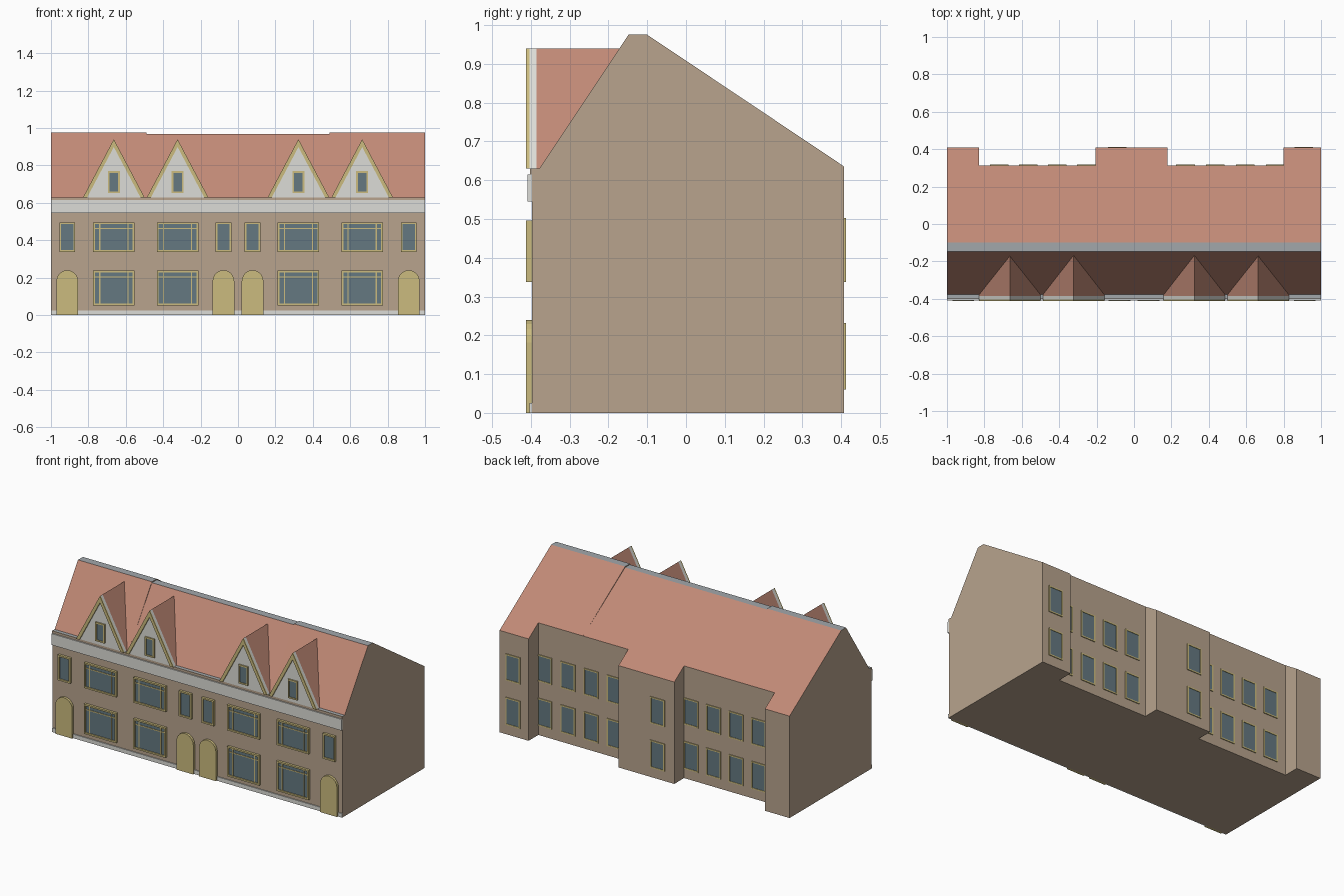
import bpy, bmesh, math

if "Cube" in bpy.data.objects:
    bpy.data.objects.remove(bpy.data.objects["Cube"])

def material(name, rgb):
    m = bpy.data.materials.new(name)
    m.diffuse_color = (*rgb, 1)
    m.use_nodes = True
    m.node_tree.nodes["Principled BSDF"].inputs["Base Color"].default_value = m.diffuse_color
    return m

WALL, ROOF, TRIM, GLASS, WHITE, LEAD = range(6)
MATS = [material("brick", (0.48, 0.37, 0.27)), material("roof_tile", (0.53, 0.25, 0.18)),
        material("yellow_trim", (0.60, 0.50, 0.21)), material("glass", (0.13, 0.19, 0.22)),
        material("white_render", (0.72, 0.72, 0.68)), material("lead", (0.36, 0.39, 0.41))]

def prism(bm, profile, axis, lo, hi, mat):
    """Extrude a profile: axis 'x' uses (y, z) points, axis 'y' uses (x, z) points.
    mat is one index, or one per profile edge."""
    def place(p, d):
        return (d, p[0], p[1]) if axis == 'x' else (p[0], d, p[1])
    n = len(profile)
    a = [bm.verts.new(place(p, lo)) for p in profile]
    b = [bm.verts.new(place(p, hi)) for p in profile]
    faces = [bm.faces.new(a), bm.faces.new(b[::-1])]
    for f in faces:
        f.material_index = mat if isinstance(mat, int) else WALL
    for i in range(n):
        j = (i + 1) % n
        f = bm.faces.new((a[i], b[i], b[j], a[j]))
        f.material_index = mat if isinstance(mat, int) else mat[i]
        faces.append(f)
    bmesh.ops.recalc_face_normals(bm, faces=faces)

def rect(x0, x1, z0, z1):
    return [(x0, z0), (x1, z0), (x1, z1), (x0, z1)]

def build(name, parts):
    bm = bmesh.new()
    for p in parts:
        prism(bm, *p)
    me = bpy.data.meshes.new(name)
    bm.to_mesh(me)
    bm.free()
    for m in MATS:
        me.materials.append(m)
    ob = bpy.data.objects.new(name, me)
    bpy.context.collection.objects.link(ob)
    return ob

def window(name, cx, w, z0, z1, wall, out, depth, fr, bars=False):
    """Framed window on a wall at y=wall facing out (+1/-1)."""
    x0, x1 = cx - w / 2, cx + w / 2
    y0, yg, yf = wall - out * 0.005, wall + out * depth * 0.5, wall + out * depth
    parts = [(rect(x0 + fr, x1 - fr, z0 + fr, z1 - fr), 'y', y0, yg, GLASS)]
    for r in (rect(x0, x0 + fr, z0, z1), rect(x1 - fr, x1, z0, z1),
              rect(x0 + fr, x1 - fr, z0, z0 + fr), rect(x0 + fr, x1 - fr, z1 - fr, z1)):
        parts.append((r, 'y', y0, yf, TRIM))
    if bars:
        t, ym = 0.006, wall + out * depth * 0.7
        for bx in (x0 + 0.036, x1 - 0.036):
            parts.append((rect(bx - t / 2, bx + t / 2, z0 + fr, z1 - fr), 'y', y0, ym, TRIM))
        zb = z1 - 0.034
        parts.append((rect(x0 + fr, x1 - fr, zb - t / 2, zb + t / 2), 'y', y0, ym, TRIM))
    build(name, parts)

FRONT, RECESS, BACK = -0.397, 0.312, 0.408
EAVE, SLOPE = 0.635, (0.975 - 0.635) / (BACK + 0.10)

# Four terraced houses, the inner pair with a slightly lower ridge
for i, (x0, x1, top) in enumerate([(-1, -0.49, 0.975), (-0.49, 0, 0.969),
                                   (0, 0.49, 0.969), (0.49, 1, 0.975)]):
    zr = EAVE + SLOPE * (BACK - RECESS)
    profile = [(FRONT, 0), (RECESS, 0), (RECESS, zr), (-0.10, top),
               (-0.148, top), (-0.378, 0.63), (FRONT, 0.63)]
    build(f"house_{i+1}", [(profile, 'x', x0, x1, [WALL, WALL, ROOF, LEAD, ROOF, LEAD, WALL])])

# Rear wings continuing the back roof slope
for i, (x0, x1) in enumerate([(-1, -0.83), (-0.205, 0.18), (0.80, 1)]):
    zr = EAVE + SLOPE * (BACK - RECESS)
    build(f"rear_wing_{i+1}", [([(RECESS, 0), (BACK, 0), (BACK, EAVE), (RECESS, zr)],
                               'x', x0, x1, [WALL, WALL, ROOF, WALL])])

# Front bands
build("plinth", [([(FRONT, 0), (-0.403, 0), (-0.403, 0.025), (FRONT, 0.025)], 'x', -1, 1, WHITE)])
build("fascia", [([(FRONT, 0.545), (-0.409, 0.545), (-0.409, 0.615), (FRONT, 0.615)], 'x', -1, 1, WHITE)])
build("eaves_strip", [([(FRONT, 0.615), (-0.402, 0.615), (-0.402, 0.63), (FRONT, 0.63)], 'x', -1, 1, WALL)])

for side, s in (("left", -1), ("right", 1)):
    for pos, cx in (("outer", 0.664), ("inner", 0.323)):
        c = s * cx
        # Large windows on both floors
        window(f"{side}_{pos}_lower_window", c, 0.222, 0.052, 0.238, FRONT, -1, 0.015, 0.010, True)
        window(f"{side}_{pos}_upper_window", c, 0.222, 0.338, 0.496, FRONT, -1, 0.015, 0.010, True)
        # Gabled dormer: tiled body, white gable, yellow barge boards
        h, z0, z1, t = 0.164, 0.63, 0.94, 0.022
        k = (z1 - z0) / h
        tri = [(c - h, z0), (c + h, z0), (c, z1)]
        build(f"{side}_{pos}_dormer_roof", [(tri, 'y', -0.385, -0.172, ROOF)])
        build(f"{side}_{pos}_dormer_gable", [(tri, 'y', -0.404, -0.385, WHITE)])
        chevron = [(c - h, z0), (c - h + t, z0), (c, z1 - t * k),
                   (c + h - t, z0), (c + h, z0), (c, z1)]
        build(f"{side}_{pos}_barge_boards", [(chevron, 'y', -0.412, -0.404, TRIM)])
        window(f"{side}_{pos}_dormer_window", c, 0.064, 0.652, 0.770, -0.404, -1, 0.008, 0.009)
    for pos, cx in (("outer", 0.913), ("inner", 0.078)):
        c = s * cx
        window(f"{side}_{pos}_small_window", c, 0.085, 0.338, 0.496, FRONT, -1, 0.015, 0.010)
        # Arched door
        r = 0.058
        arch = [(c - r, 0), (c + r, 0)] + [(c + r * math.cos(a), 0.182 + r * math.sin(a))
                                          for a in (math.pi * i / 10 for i in range(11))]
        build(f"{side}_{pos}_arched_door", [(arch, 'y', FRONT, -0.412, TRIM)])

# Rear windows on both floors
rear = [(0.907, BACK), (-0.09, BACK)]
rear += [(x, RECESS) for x in (0.755, 0.595, 0.435, 0.275, -0.255, -0.41, -0.565, -0.72)]
for i, (x, y) in enumerate(rear):
    for floor, z0, z1 in (("lower", 0.06, 0.232), ("upper", 0.337, 0.503)):
        window(f"rear_{floor}_window_{i+1}", x, 0.10, z0, z1, y, 1, 0.005, 0.008)
